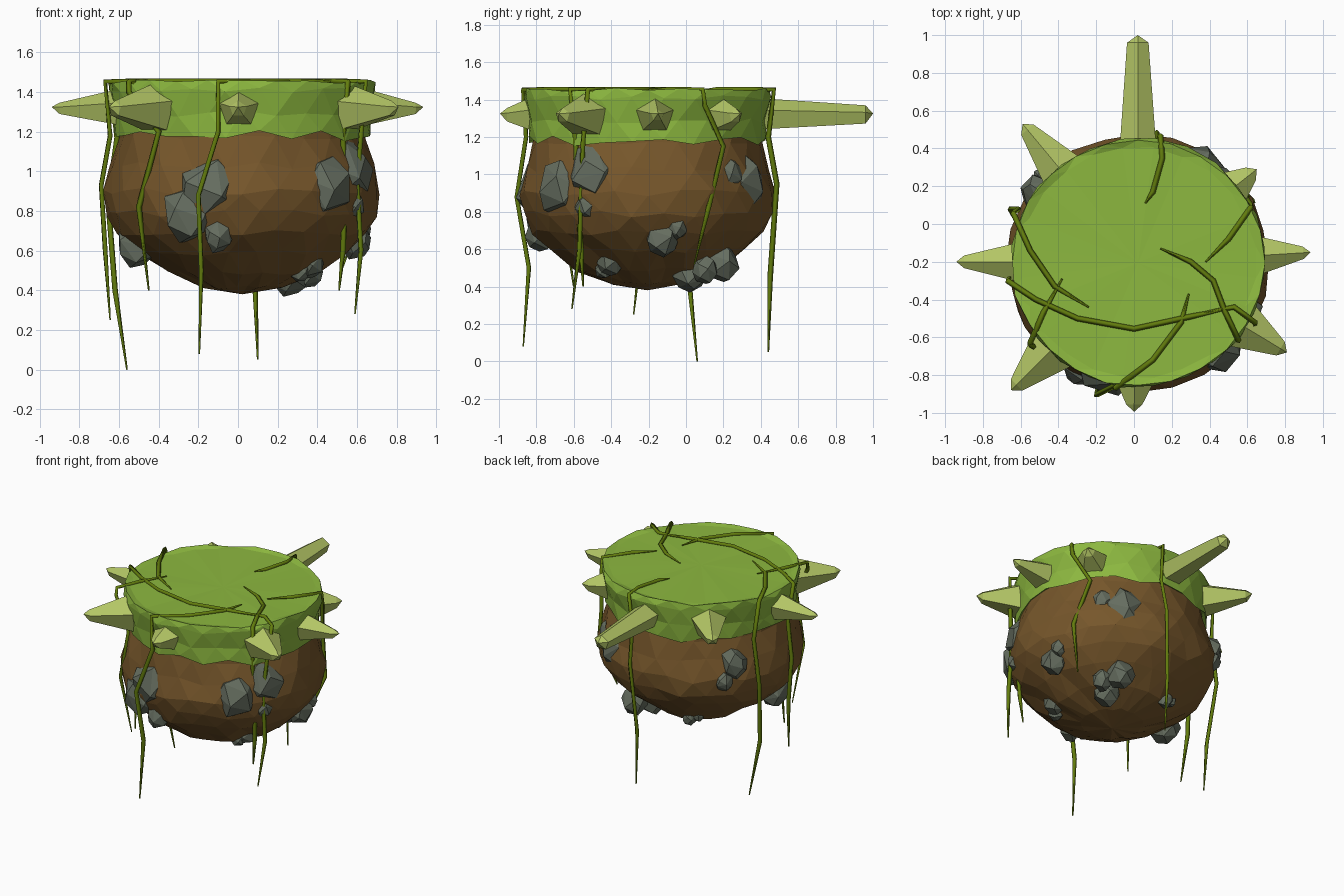
import bpy, bmesh, math, random
from mathutils import Vector

if "Cube" in bpy.data.objects:
    bpy.data.objects.remove(bpy.data.objects["Cube"])

random.seed(4)
CX, CY = 0.022, -0.205       # island axis


def material(name, rgb):
    m = bpy.data.materials.new(name)
    m.diffuse_color = (*rgb, 1)
    m.use_nodes = True
    m.node_tree.nodes["Principled BSDF"].inputs["Base Color"].default_value = m.diffuse_color
    return m


GRASS = material("grass_green", (0.265, 0.48, 0.05))
DIRT = material("dirt_brown", (0.182, 0.094, 0.024))
ROCK = material("rock_grey", (0.13, 0.153, 0.115))
SPIKE = material("spike_pale_green", (0.45, 0.56, 0.13))
VINE = material("vine_green", (0.125, 0.205, 0.004))


def finish(name, bm, mat):
    bmesh.ops.recalc_face_normals(bm, faces=bm.faces)
    me = bpy.data.meshes.new(name)
    bm.to_mesh(me)
    bm.free()
    me.materials.append(mat)
    ob = bpy.data.objects.new(name, me)
    bpy.context.collection.objects.link(ob)
    return ob


def lathe(name, profile, mat, segs, jitter):
    """Revolve (radius, z, z wobble) rows around the island axis, faceted."""
    bm = bmesh.new()
    rows = []
    for k, (r, z, wob) in enumerate(profile):
        if r == 0:
            rows.append([bm.verts.new((CX, CY, z))])
            continue
        row = []
        for i in range(segs):
            a = 2 * math.pi * (i + 0.5 * (k % 2)) / segs
            rr = r + random.uniform(-jitter, jitter)
            row.append(bm.verts.new((CX + 1.02 * rr * math.cos(a), CY + rr * math.sin(a),
                                     z + random.uniform(-wob, wob))))
        rows.append(row)
    for k, (a, b) in enumerate(zip(rows, rows[1:])):
        for i in range(segs):
            j = (i + 1) % segs
            if len(a) == 1:
                bm.faces.new((a[0], b[i], b[j]))
            elif len(b) == 1:
                bm.faces.new((a[i], a[j], b[0]))
            elif k % 2 == 0:
                bm.faces.new((a[i], a[j], b[i]))
                bm.faces.new((a[j], b[j], b[i]))
            else:
                bm.faces.new((a[i], b[i], b[j]))
                bm.faces.new((a[i], b[j], a[j]))
    return finish(name, bm, mat)


# Dirt bowl and the grass cap that overlaps it
lathe("dirt_body", [(0, 1.3, 0), (0.59, 1.3, 0), (0.615, 1.17, 0.01), (0.652, 1.03, 0.02),
                    (0.678, 0.9, 0.02), (0.667, 0.79, 0.02), (0.615, 0.69, 0.015),
                    (0.515, 0.59, 0.015), (0.38, 0.49, 0.015), (0.2, 0.415, 0.01),
                    (0, 0.38, 0)], DIRT, 24, 0.01)
lathe("grass_cap", [(0, 1.445, 0), (0.61, 1.447, 0.003), (0.655, 1.452, 0.01),
                    (0.659, 1.41, 0.012), (0.635, 1.29, 0.02), (0.633, 1.18, 0.028),
                    (0.59, 1.22, 0), (0, 1.25, 0)], GRASS, 24, 0.008)


# Spikes round the rim: tip x, tip y, base radius, tip radius
def spike(name, tx, ty, base, tip):
    out = Vector((tx - CX, ty - CY, 0))
    length = out.length
    out.normalize()
    side = Vector((-out.y, out.x, 0))
    bm = bmesh.new()
    rings = []
    for d, r in ((0.5, base * 0.8), (0.63, base), (length - 0.04, tip)):
        ring = []
        for i in range(5):
            a = math.radians(72 * i + 90)
            p = Vector((CX, CY, 1.315)) + out * d + side * r * math.cos(a)
            ring.append(bm.verts.new(p + Vector((0, 0, r * 0.9 * math.sin(a)))))
        rings.append(ring)
    point = bm.verts.new((tx, ty, 1.325))
    for i in range(5):
        j = (i + 1) % 5
        for a, b in zip(rings, rings[1:]):
            bm.faces.new((a[i], a[j], b[j], b[i]))
        bm.faces.new((rings[-1][i], rings[-1][j], point))
    bm.faces.new(rings[0])
    finish(name, bm, SPIKE)


for n, s in enumerate([(0.02, 1.0, 0.1, 0.06), (-0.59, 0.53, 0.125, 0.045),
                       (-0.94, -0.2, 0.11, 0.035), (-0.65, -0.88, 0.145, 0.045),
                       (0.0, -0.995, 0.105, 0.045), (0.81, -0.68, 0.14, 0.045),
                       (0.935, -0.15, 0.11, 0.035), (0.65, 0.29, 0.11, 0.045)]):
    spike(f"spike_{n + 1}", *s)


# Faceted rocks half buried in the dirt: x, y, z, size
def rock(name, x, y, z, r):
    bm = bmesh.new()
    n = 18
    for i in range(n):
        h = 1 - 2 * (i + 0.5) / n
        a = 2.4 * i + random.uniform(-0.35, 0.35)
        w = math.sqrt(1 - h * h)
        k = r * random.uniform(1.0, 1.15)
        bm.verts.new((x + k * w * math.cos(a), y + k * w * math.sin(a), z + k * h * 1.15))
    bmesh.ops.convex_hull(bm, input=bm.verts)
    bmesh.ops.delete(bm, geom=[v for v in bm.verts if not v.link_faces], context='VERTS')
    finish(name, bm, ROCK)


for n, s in enumerate([
        (-0.13, -0.73, 0.91, 0.165), (-0.25, -0.74, 0.79, 0.125), (-0.1, -0.78, 0.68, 0.075),
        (-0.51, -0.3, 0.63, 0.105), (0.44, -0.66, 0.93, 0.13), (0.51, -0.47, 1.0, 0.155),
        (0.58, -0.53, 0.83, 0.06), (0.36, -0.4, 0.54, 0.075), (0.31, -0.44, 0.5, 0.05),
        (0.59, -0.13, 0.66, 0.085), (0.62, -0.05, 0.71, 0.05),
        (0.34, 0.29, 0.95, 0.13), (0.45, 0.22, 1.0, 0.08), (0.28, 0.19, 0.53, 0.09),
        (0.36, 0.1, 0.49, 0.065), (0.26, 0.02, 0.47, 0.085), (-0.51, 0.17, 1.0, 0.09),
        (-0.48, 0.24, 0.89, 0.06), (-0.14, 0.16, 0.5, 0.05), (-0.2, 0.14, 0.52, 0.035)]):
    rock(f"rock_{n + 1}", *s)


# Vines: path across the grass (x, y), then hanging path (x, y, z)
def vine(name, top, hang):
    pts = [(x, y, 1.453) for x, y in top] + hang
    cu = bpy.data.curves.new(name, 'CURVE')
    cu.dimensions = '3D'
    cu.bevel_depth = 0.015
    cu.bevel_resolution = 0
    cu.use_fill_caps = True
    sp = cu.splines.new('POLY')
    sp.points.add(len(pts) - 1)
    for i, (p, c) in enumerate(zip(sp.points, pts)):
        p.co = (*c, 1)
        p.radius = 0.3 if i in (0, len(pts) - 1) else 1
    cu.materials.append(VINE)
    ob = bpy.data.objects.new(name, cu)
    bpy.context.collection.objects.link(ob)
    bpy.ops.object.select_all(action='DESELECT')
    ob.select_set(True)
    bpy.context.view_layer.objects.active = ob
    bpy.ops.object.convert(target='MESH')


vine("vine_front", [(0.29, -0.37), (0.25, -0.52), (0.1, -0.72), (-0.1, -0.87)],
     [(-0.1, -0.855, 1.2), (-0.2, -0.905, 0.88), (-0.185, -0.84, 0.5), (-0.195, -0.87, 0.08)])
vine("vine_front_left", [(-0.38, -0.29), (-0.48, -0.47), (-0.55, -0.63)],
     [(-0.55, -0.64, 1.4), (-0.4, -0.71, 1.2), (-0.5, -0.66, 0.82), (-0.45, -0.6, 0.4)])
vine("vine_left", [(0.53, -0.44), (0.3, -0.49), (0, -0.555), (-0.3, -0.5), (-0.52, -0.4),
                   (-0.67, -0.3)],
     [(-0.645, -0.27, 1.18), (-0.69, -0.25, 0.93), (-0.67, -0.24, 0.6), (-0.645, -0.28, 0.25)])
vine("vine_back_left", [(-0.24, -0.44), (-0.42, -0.33), (-0.55, -0.14), (-0.64, 0.06)],
     [(-0.61, 0.08, 1.17), (-0.655, 0.08, 0.85), (-0.62, 0.02, 0.4), (-0.56, 0.06, 0.0)])
vine("vine_back", [(0.06, 0.11), (0.1, 0.17), (0.15, 0.35), (0.14, 0.47)],
     [(0.13, 0.44, 1.2), (0.12, 0.485, 0.95), (0.085, 0.45, 0.45), (0.1, 0.44, 0.05)])
vine("vine_right", [(0.38, -0.2), (0.5, -0.08), (0.62, 0.09)],
     [(0.62, 0.1, 1.37), (0.55, 0.2, 1.15), (0.63, 0.12, 0.82), (0.53, 0.045, 0.52)])
vine("vine_front_right", [(0.14, -0.13), (0.3, -0.2), (0.42, -0.3), (0.48, -0.46),
                          (0.555, -0.62)],
     [(0.53, -0.59, 1.18), (0.54, -0.58, 0.85), (0.53, -0.56, 0.6), (0.51, -0.55, 0.4)])
vine("vine_side_right", [(0.36, -0.47), (0.53, -0.44), (0.645, -0.525)],
     [(0.62, -0.55, 1.18), (0.6, -0.56, 0.95), (0.62, -0.57, 0.6), (0.59, -0.61, 0.28)])
